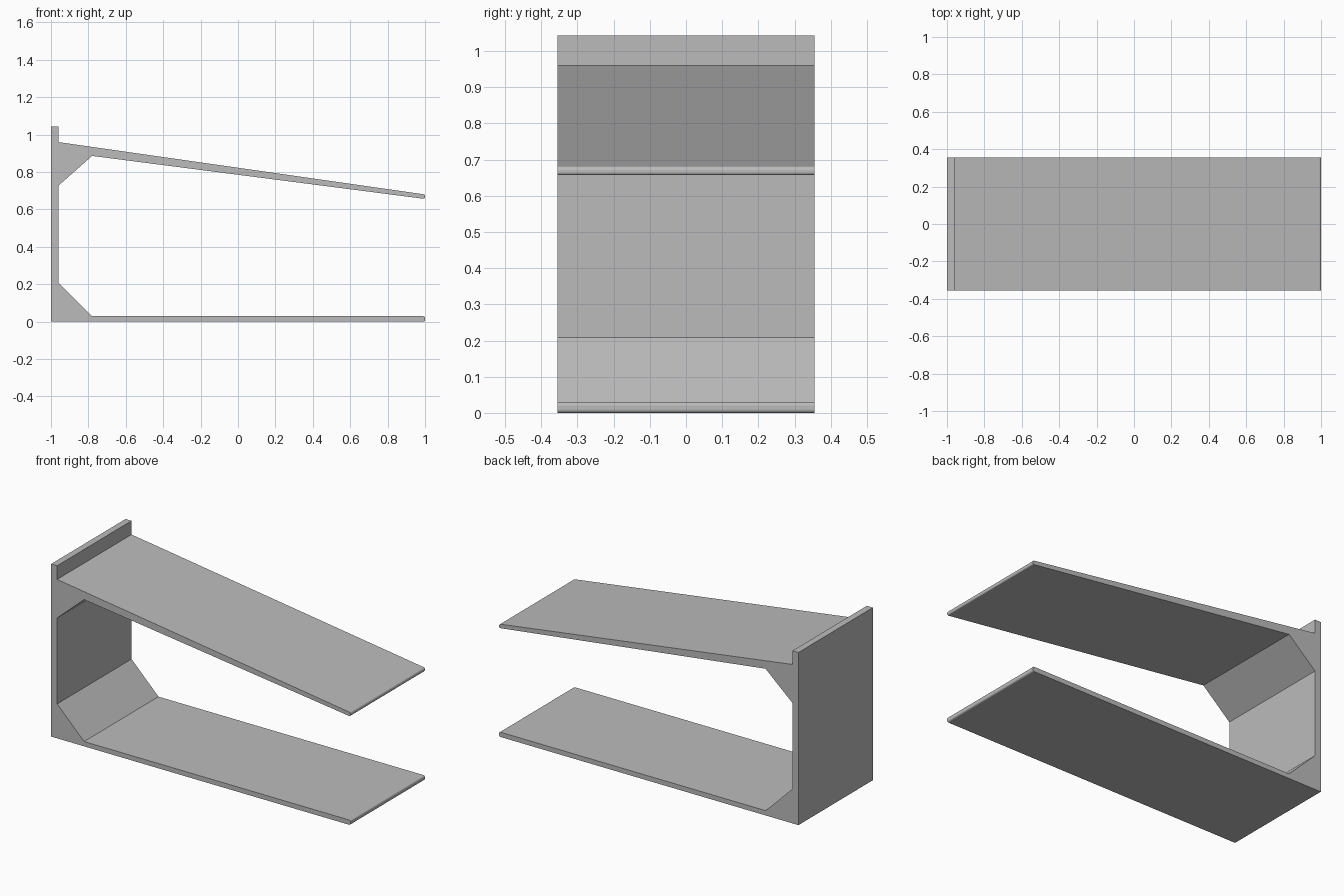
import bpy
import bmesh
from mathutils import Vector

default = bpy.data.objects.get("Cube")
if default:
    bpy.data.objects.remove(default, do_unlink=True)

HALF_DEPTH = 0.355
TIP_RADIUS = 0.009

# Plain grey finish
grey = bpy.data.materials.new("plain grey")
grey.use_nodes = True
colour = (0.5, 0.5, 0.5, 1)
grey.diffuse_color = colour
grey.node_tree.nodes["Principled BSDF"].inputs["Base Color"].default_value = colour

# Side outline: base arm, gusset, back wall, gusset, sloping arm, top lip
profile = [
    (-1, 0), (1, 0), (1, 0.029), (-0.78, 0.029),
    (-0.96, 0.208), (-0.96, 0.727), (-0.78, 0.886),
    (1, 0.656), (1, 0.68), (-0.96, 0.96),
    (-0.96, 1.043), (-1, 1.043),
]

bm = bmesh.new()
front = bm.faces.new([bm.verts.new((x, -HALF_DEPTH, z)) for x, z in profile])
extruded = bmesh.ops.extrude_face_region(bm, geom=[front], use_keep_orig=True)
back_verts = [g for g in extruded["geom"] if isinstance(g, bmesh.types.BMVert)]
bmesh.ops.translate(bm, verts=back_verts, vec=Vector((0, 2 * HALF_DEPTH, 0)))

# Round the free ends of both arms
tips = [e for e in bm.edges
        if all(v.co.x > 0.99 for v in e.verts)
        and abs(e.verts[0].co.y - e.verts[1].co.y) > HALF_DEPTH]
bmesh.ops.bevel(bm, geom=tips, offset=TIP_RADIUS, segments=4,
                profile=0.5, affect='EDGES')
bmesh.ops.recalc_face_normals(bm, faces=bm.faces[:])

# Smooth only the narrow rounded strips
for face in bm.faces:
    face.smooth = face.calc_area() < 0.005

mesh = bpy.data.meshes.new("bracket")
bm.to_mesh(mesh)
bm.free()
mesh.materials.append(grey)
bracket = bpy.data.objects.new("two_arm_bracket", mesh)
bpy.context.collection.objects.link(bracket)
